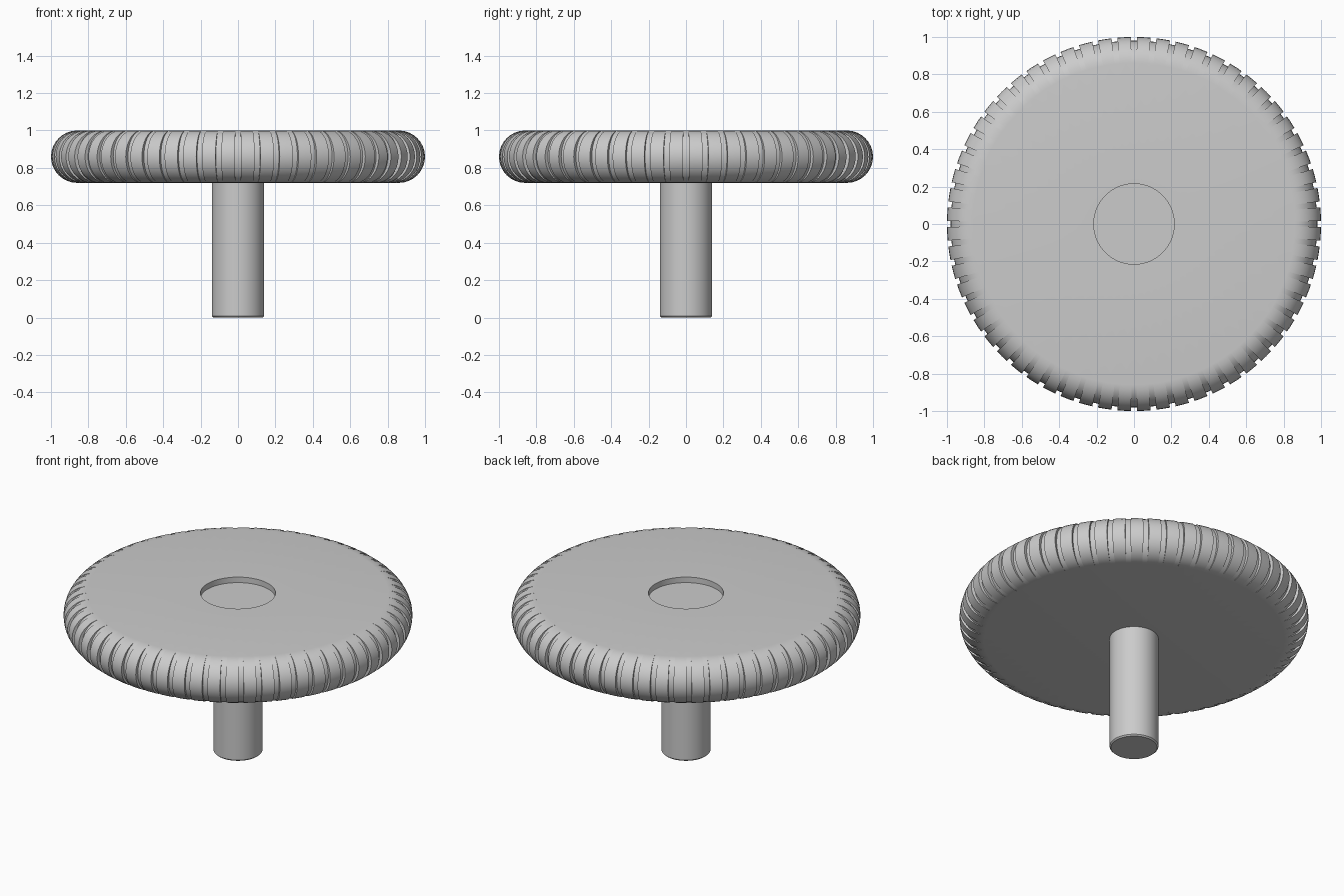
import bpy, bmesh
from math import sin, cos, pi, radians

cube = bpy.data.objects.get("Cube")
if cube:
    bpy.data.objects.remove(cube, do_unlink=True)

grey = bpy.data.materials.new("plain_grey")
grey.use_nodes = True
grey.diffuse_color = (0.6, 0.6, 0.6, 1)
grey.node_tree.nodes["Principled BSDF"].inputs["Base Color"].default_value = (0.6, 0.6, 0.6, 1)


def revolve(name, columns, profile):
    """Spin a profile; profile(inset) gives (radius, height) points per column."""
    bm = bmesh.new()
    rings = [[bm.verts.new((r * cos(a), r * sin(a), z)) for r, z in profile(inset)]
             for a, inset in columns]
    for i, one in enumerate(rings):
        two = rings[(i + 1) % len(rings)]
        for j in range(len(one) - 1):
            bm.faces.new((one[j], one[j + 1], two[j + 1], two[j]))
    bmesh.ops.remove_doubles(bm, verts=bm.verts, dist=1e-5)
    bmesh.ops.recalc_face_normals(bm, faces=bm.faces)
    mesh = bpy.data.meshes.new(name)
    bm.to_mesh(mesh)
    bm.free()
    mesh.materials.append(grey)
    ob = bpy.data.objects.new(name, mesh)
    bpy.context.collection.objects.link(ob)
    bpy.ops.object.select_all(action='DESELECT')
    ob.select_set(True)
    bpy.context.view_layer.objects.active = ob
    bpy.ops.object.shade_smooth_by_angle(angle=radians(30))
    return ob


# Knob: rounded disc with grip grooves around the rim and a shallow round recess
GROOVES, DEPTH, EDGE, STEPS = 60, 0.02, 0.14, 16


def knob_profile(inset):
    points = [(0, 0.965), (0.215, 0.965), (0.215, 1)]
    for k in range(STEPS + 1):
        a = pi / 2 - pi * k / STEPS
        points.append((0.86 + (EDGE - inset) * cos(a), 0.86 + EDGE * sin(a)))
    return points + [(0, 0.72)]


step = 2 * pi / GROOVES
half = step * 0.15
columns = []
for i in range(GROOVES):
    a = i * step
    columns += [(a - half, DEPTH), (a + half, DEPTH), (a + half, 0),
                (a + step / 2, 0), (a + step - half, 0)]
revolve("grooved_knob", columns, knob_profile)

# Stem: plain rod with a slightly eased bottom edge
revolve("stem", [(2 * pi * i / 48, 0) for i in range(48)],
        lambda inset: [(0, 0.73), (0.14, 0.73), (0.14, 0.008), (0.132, 0), (0, 0)])
